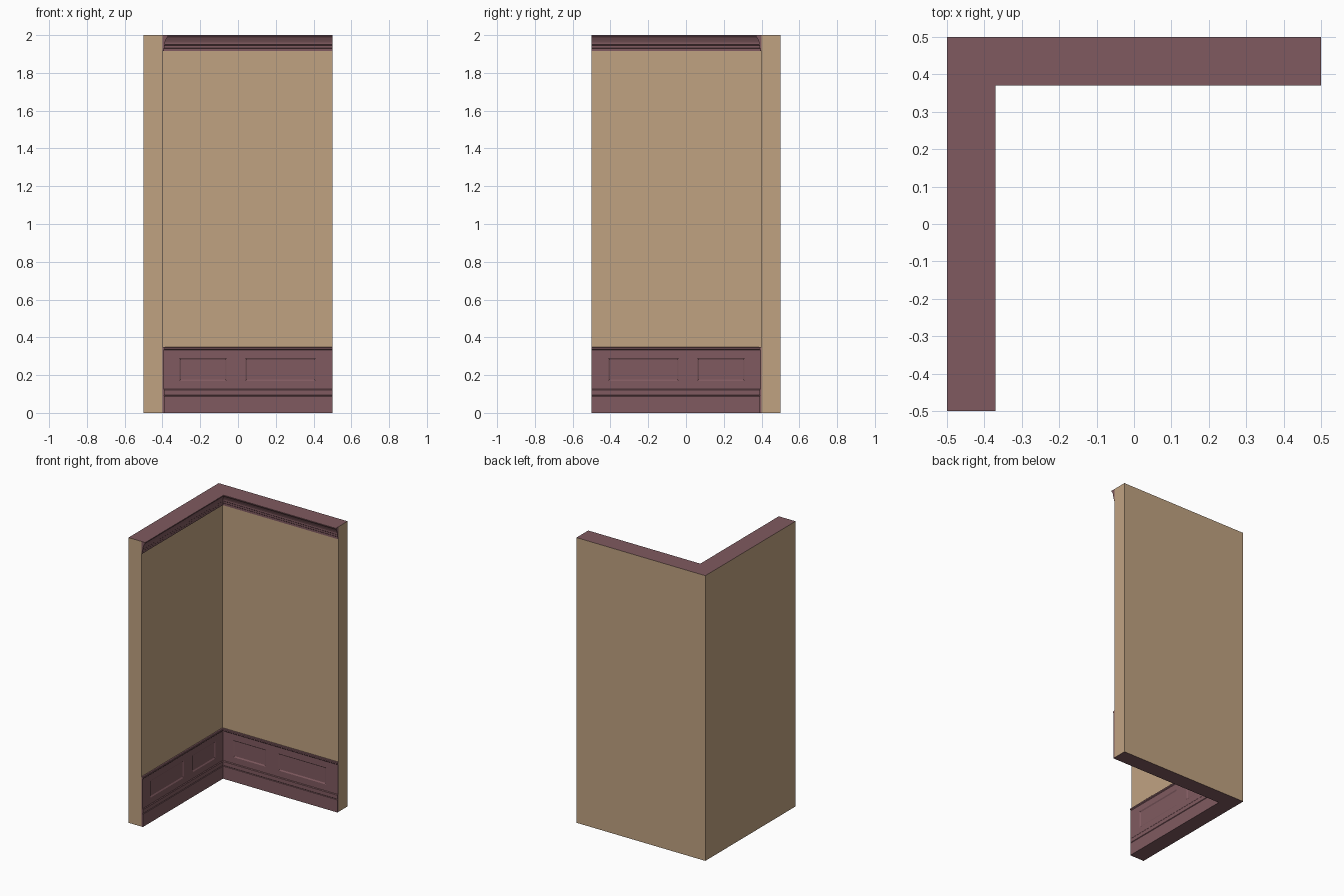
import bpy
import bmesh

HALF = 0.5      # half the footprint
INNER = 0.4     # distance of the inner wall faces from the centre

cube = bpy.data.objects.get("Cube")
if cube:
    bpy.data.objects.remove(cube, do_unlink=True)


def make_material(name, rgb):
    mat = bpy.data.materials.new(name)
    mat.use_nodes = True
    color = (*rgb, 1.0)
    mat.diffuse_color = color
    bsdf = next(n for n in mat.node_tree.nodes if n.type == 'BSDF_PRINCIPLED')
    bsdf.inputs["Base Color"].default_value = color
    return mat


tan = make_material("tan_plaster", (0.53, 0.365, 0.222))
plum = make_material("plum_wood", (0.214, 0.102, 0.116))


def finish(bm, name, materials):
    bmesh.ops.recalc_face_normals(bm, faces=bm.faces)
    mesh = bpy.data.meshes.new(name)
    bm.to_mesh(mesh)
    bm.free()
    for mat in materials:
        mesh.materials.append(mat)
    obj = bpy.data.objects.new(name, mesh)
    bpy.context.scene.collection.objects.link(obj)
    return obj


def sweep_corner(profile):
    """Sweep a closed (depth, height) profile along both walls, mitred at the corner."""
    bm = bmesh.new()
    rings = []
    for station in range(3):
        ring = []
        for d, z in profile:
            along_left, along_back = -INNER + d, INNER - d
            x = HALF if station == 2 else along_left
            y = -HALF if station == 0 else along_back
            ring.append(bm.verts.new((x, y, z)))
        rings.append(ring)
    n = len(profile)
    for a, b in zip(rings, rings[1:]):
        for i in range(n):
            j = (i + 1) % n
            bm.faces.new((a[i], a[j], b[j], b[i]))
    bm.faces.new(rings[0])
    bm.faces.new(rings[-1])
    bmesh.ops.recalc_face_normals(bm, faces=bm.faces)
    return bm


# Corner walls: plaster sides, wood-coloured top and underside
walls = sweep_corner([(0, 0), (0, 2), (INNER - HALF, 2), (INNER - HALF, 0)])
for face in walls.faces:
    face.material_index = 1 if abs(face.normal.z) > 0.9 else 0
finish(walls, "corner_walls", [tan, plum])

# Wainscot: skirting, bead, flat field and cap rail
PANEL_LOW, PANEL_HIGH = 0.17, 0.29
FIELD = 0.008
wainscot = sweep_corner([
    (0, 0), (0.012, 0), (0.012, 0.088), (0.009, 0.091), (0.012, 0.094),
    (0.012, 0.121), (FIELD, 0.126), (FIELD, PANEL_LOW), (FIELD, PANEL_HIGH),
    (FIELD, 0.333), (0.013, 0.338), (0.013, 0.347), (0.010, 0.35), (0, 0.35)])

# Recessed panels, a short and a long one mirrored onto each wall
panels = [(-0.31, -0.06), (0.04, 0.41)]
for cut in [edge for span in panels for edge in span]:
    for co, normal in (((cut, 0, 0), (1, 0, 0)), ((0, -cut, 0), (0, 1, 0))):
        geom = wainscot.verts[:] + wainscot.edges[:] + wainscot.faces[:]
        bmesh.ops.bisect_plane(wainscot, geom=geom, plane_co=co, plane_no=normal)


def is_panel(face):
    c = face.calc_center_median()
    if not PANEL_LOW < c.z < PANEL_HIGH or abs(face.normal.z) > 0.1:
        return False
    on_back = abs(c.y - (INNER - FIELD)) < 0.001
    on_left = abs(c.x - (FIELD - INNER)) < 0.001
    run = c.x if on_back else -c.y
    return (on_back or on_left) and any(lo < run < hi for lo, hi in panels)


bmesh.ops.inset_individual(wainscot, faces=[f for f in wainscot.faces if is_panel(f)],
                           thickness=0.008, depth=-0.005, use_even_offset=True)
finish(wainscot, "wainscot", [plum])

# Crown moulding: stepped fillets under an outward-sloping cove
crown = sweep_corner([
    (0, 1.915), (0.007, 1.915), (0.007, 1.930), (0.010, 1.933), (0.010, 1.946),
    (0.013, 1.949), (0.013, 1.960), (0.017, 1.972), (0.023, 1.985),
    (0.03, 1.995), (0.03, 2), (0, 2)])
finish(crown, "crown_moulding", [plum])
